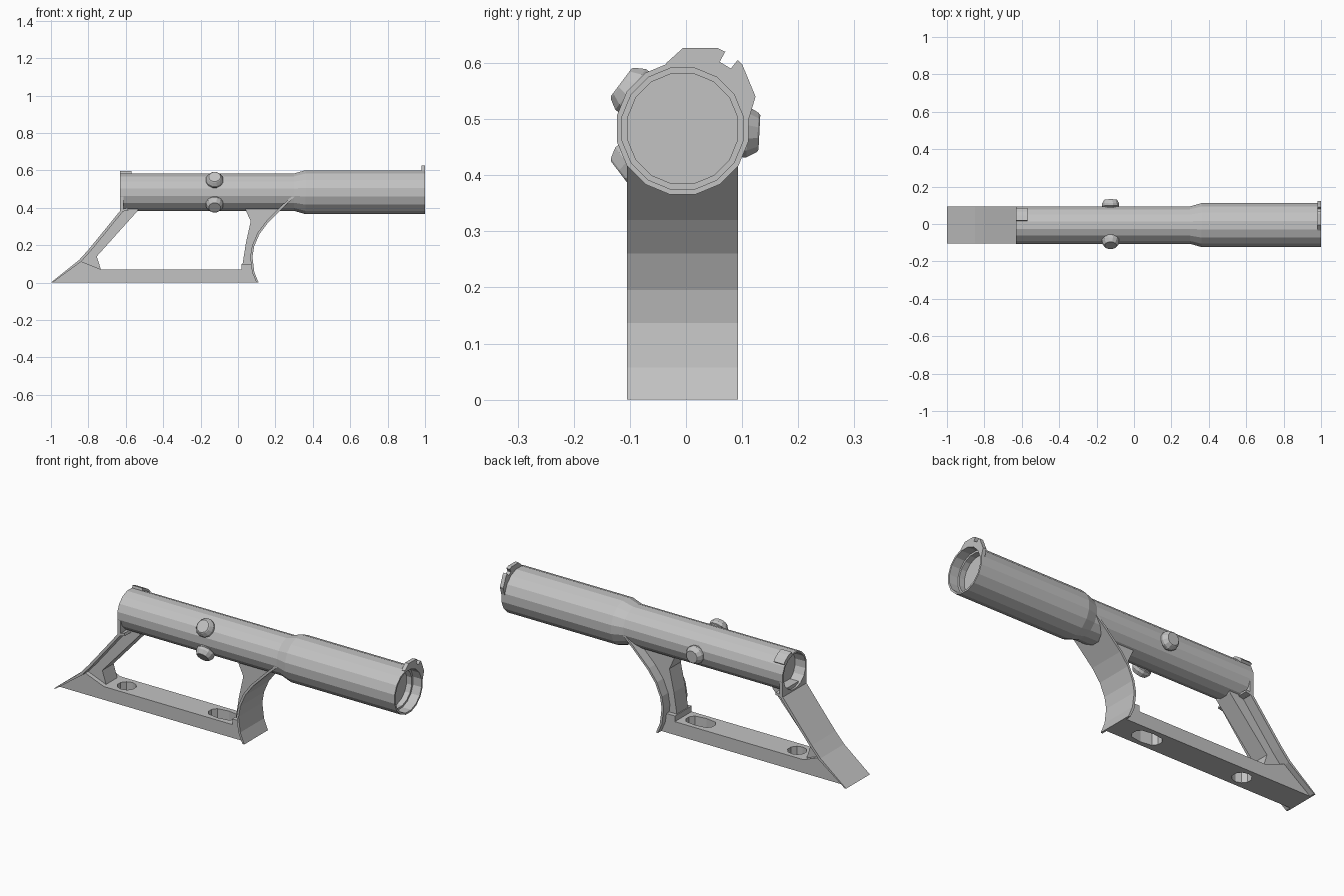
import bpy, bmesh
from math import pi, sin, cos, radians
from mathutils import Vector, Matrix

if "Cube" in bpy.data.objects:
    bpy.data.objects.remove(bpy.data.objects["Cube"])

CY, CZ = -0.006, 0.483      # tube axis
HALF = 0.099                # half width of the leg plates
BAR = 0.07                  # half width of the base bar
RIB = 0.047                 # half width of the leg ribs

grey = bpy.data.materials.new("matte_grey")
grey.use_nodes = True
grey.diffuse_color = (0.54, 0.54, 0.54, 1)
grey.node_tree.nodes["Principled BSDF"].inputs["Base Color"].default_value = (0.54, 0.54, 0.54, 1)


def finish(name, bm):
    bmesh.ops.recalc_face_normals(bm, faces=bm.faces)
    mesh = bpy.data.meshes.new(name)
    bm.to_mesh(mesh)
    bm.free()
    mesh.materials.append(grey)
    ob = bpy.data.objects.new(name, mesh)
    bpy.context.collection.objects.link(ob)
    return ob


def lathe(name, profile, sides, matrix):
    """Spin (distance, radius) pairs round the local x axis, closing both ends."""
    bm = bmesh.new()
    rings = []
    for d, r in profile:
        angles = [(i + 0.5) * 2 * pi / sides for i in range(sides)]
        rings.append([bm.verts.new(matrix @ Vector((d, r * cos(a), r * sin(a)))) for a in angles])
    for a, b in zip(rings, rings[1:]):
        for i in range(sides):
            j = (i + 1) % sides
            bm.faces.new((a[i], a[j], b[j], b[i]))
    bm.faces.new(rings[0])
    bm.faces.new(rings[-1])
    return finish(name, bm)


def prism(name, points, offset):
    """Extrude a flat outline along an offset."""
    bm = bmesh.new()
    face = bm.faces.new([bm.verts.new(p) for p in points])
    new = bmesh.ops.extrude_face_region(bm, geom=[face])["geom"]
    verts = [v for v in new if isinstance(v, bmesh.types.BMVert)]
    bmesh.ops.translate(bm, verts=verts, vec=offset)
    return finish(name, bm)


def side_prism(name, outline, half):
    return prism(name, [(x, CY - half, z) for x, z in outline], (0, 2 * half, 0))


def end_prism(name, outline, x0, x1):
    return prism(name, [(x0, y, z) for y, z in outline], (x1 - x0, 0, 0))


def arc(radius, start, end, steps):
    angles = [radians(start + (end - start) * i / steps) for i in range(steps + 1)]
    return [(CY + radius * cos(a), CZ + radius * sin(a)) for a in angles]


def sheet(name, curve, thickness):
    """Thin full-width plate following a side-view curve."""
    back = []
    for i, (x, z) in enumerate(curve):
        a = Vector(curve[max(i - 1, 0)])
        b = Vector(curve[min(i + 1, len(curve) - 1)])
        t = (b - a).normalized()
        back.append((x + thickness * -t.y, max(0, z + thickness * t.x)))
    return side_prism(name, curve + back[::-1], HALF)


# Main tube with recessed lenses at both ends
lathe("scope_tube", [(-0.57, 0.086), (-0.57, 0.091), (-0.63, 0.093), (-0.63, 0.102),
                     (0.3, 0.102), (0.36, 0.1195), (1.0, 0.1195), (1.0, 0.11),
                     (0.95, 0.11), (0.95, 0.1), (0.92, 0.1)], 16,
      Matrix.Translation((0, CY, CZ)))

# Adjustment knobs round the tube
for name, angle in (("upper_knob", 143), ("lower_knob", 217), ("left_knob", -3)):
    turn = Matrix.Rotation(radians(angle), 4, 'X') @ Matrix.Rotation(pi / 2, 4, 'Z')
    place = Matrix.Translation((-0.125, CY, CZ)) @ turn
    lathe(name, [(0.08, 0.042), (0.098, 0.042), (0.102, 0.047), (0.116, 0.047),
                 (0.134, 0.036), (0.137, 0.032)], 12, place)

# Notched lug on the front rim
end_prism("front_lug", [(-0.035, 0.6), (-0.005, 0.627), (0.055, 0.627), (0.07, 0.62),
                        (0.06, 0.602), (0.08, 0.59), (0.092, 0.605), (0.1, 0.598),
                        (0.124, 0.54), (0.112, 0.5)] + arc(0.113, 10, 104, 8), 0.98, 1.0)

# Raised lug on the rear rim
end_prism("rear_lug", arc(0.115, 77, 38, 3) + arc(0.094, 38, 77, 3), -0.63, -0.57)

# Cradle joining the tube to the rear leg
lo, hi = CY - HALF, CY + HALF
end_prism("rear_cradle", [(lo, 0.46), (lo, 0.38), (hi, 0.38), (hi, 0.46)]
          + arc(0.094, -14, -166, 9), -0.63, -0.612)

# Leg plates
sheet("rear_leg_plate", [(-0.59, 0.4), (-0.625, 0.39), (-0.71, 0.285), (-0.8, 0.175),
                         (-0.85, 0.12), (-1.0, 0.0)], 0.014)
sheet("front_leg_plate", [(0.11, 0), (0.087, 0.057), (0.077, 0.137), (0.087, 0.195),
                          (0.115, 0.26), (0.16, 0.32), (0.25, 0.41), (0.31, 0.465)], 0.012)

# Narrower ribs behind the leg plates
side_prism("rear_leg_rib", [(-0.62, 0.385), (-0.62, 0.41), (-0.53, 0.41), (-0.535, 0.385),
                            (-0.755, 0.14), (-0.73, 0.06), (-0.86, 0.1)], RIB)
side_prism("front_leg_rib", [(0.035, 0.41), (0.042, 0.385), (0.068, 0.328), (0.042, 0.21),
                             (0.02, 0.07), (0.07, 0.07), (0.073, 0.137), (0.083, 0.195),
                             (0.11, 0.26), (0.155, 0.32), (0.24, 0.41)], RIB)

# Base bar with its corner gussets
bar = side_prism("base_bar", [(-0.995, 0.0), (-0.85, 0.117), (-0.73, 0.07), (0.02, 0.07),
                              (0.02, 0.1), (0.073, 0.1), (0.082, 0.05), (0.1, 0.0)], BAR)

# Mounting holes through the bar
for x, stretch in ((-0.645, 0.0), (-0.082, 0.032)):
    outline = []
    for i in range(10):
        a = (i + 0.5) * pi / 5
        shift = stretch if cos(a) > 0.01 else -stretch if cos(a) < -0.01 else 0
        outline.append((x + shift + 0.048 * cos(a), CY + 0.046 * sin(a), -0.1))
    cutter = prism("hole_cutter", outline, (0, 0, 0.4))
    cutter.hide_render = True
    mod = bar.modifiers.new("hole", 'BOOLEAN')
    mod.operation, mod.solver, mod.object = 'DIFFERENCE', 'EXACT', cutter
    bpy.context.view_layer.objects.active = bar
    bpy.ops.object.modifier_apply(modifier=mod.name)
    bpy.data.objects.remove(cutter)
